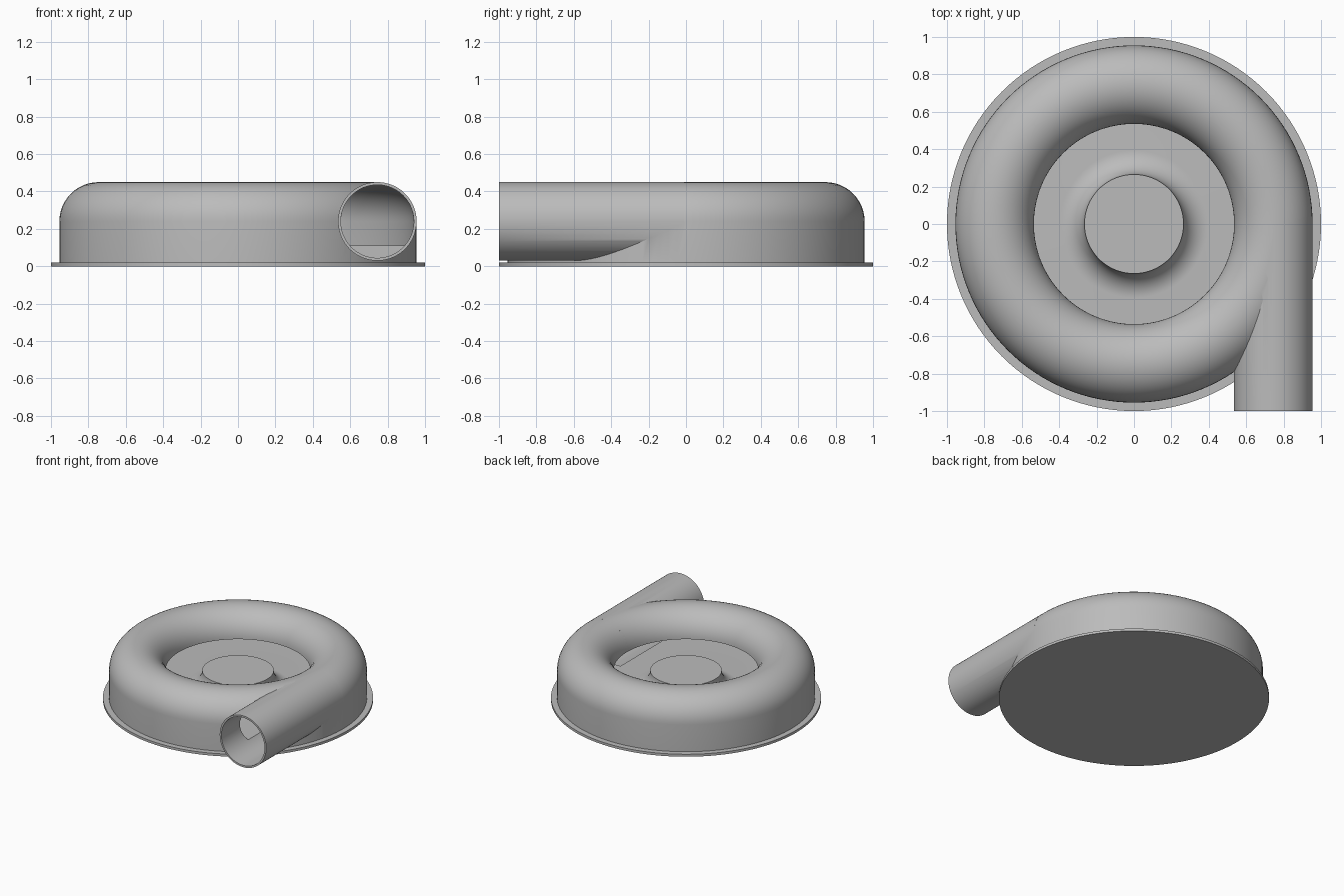
import bpy, bmesh, math
from mathutils import Matrix, Vector

cube = bpy.data.objects.get("Cube")
if cube:
    bpy.data.objects.remove(cube, do_unlink=True)

RING, MID_Z = 0.745, 0.24        # scroll centre line
OUTER, INNER = 0.21, 0.195       # scroll and pipe radii
FLANGE_Z, FLOOR_Z = 0.02, 0.11
HUB_R = 0.265
FILLET = MID_Z - FLOOR_Z

grey = bpy.data.materials.new("cast_grey")
grey.use_nodes = True
colour = (0.5, 0.5, 0.5, 1)
grey.diffuse_color = colour
grey.node_tree.nodes["Principled BSDF"].inputs["Base Color"].default_value = colour


def finish(name, bm):
    bmesh.ops.recalc_face_normals(bm, faces=bm.faces)
    mesh = bpy.data.meshes.new(name)
    bm.to_mesh(mesh)
    bm.free()
    mesh.materials.append(grey)
    obj = bpy.data.objects.new(name, mesh)
    bpy.context.collection.objects.link(obj)
    return obj


def arc(cx, cz, r, start, end, n=24):
    angles = [math.radians(start + (end - start) * i / n) for i in range(n + 1)]
    return [(cx + r * math.cos(a), cz + r * math.sin(a)) for a in angles]


def lathe(name, profile, steps=128):
    """Spin a closed (radius, z) profile around the z axis."""
    bm = bmesh.new()
    verts = [bm.verts.new((r, 0, z)) for r, z in profile]
    edges = [bm.edges.new((a, b)) for a, b in zip(verts, verts[1:] + verts[:1])]
    bmesh.ops.spin(bm, geom=verts + edges, cent=(0, 0, 0), axis=(0, 0, 1),
                   angle=math.tau, steps=steps, use_merge=True)
    bmesh.ops.remove_doubles(bm, verts=bm.verts, dist=1e-5)
    bmesh.ops.dissolve_degenerate(bm, edges=bm.edges, dist=1e-6)
    return finish(name, bm)


def pipe(name, radius, y0, y1):
    bm = bmesh.new()
    place = Matrix.Translation(Vector((RING, (y0 + y1) / 2, MID_Z)))
    bmesh.ops.create_cone(bm, cap_ends=True, segments=96, radius1=radius,
                          radius2=radius, depth=y1 - y0,
                          matrix=place @ Matrix.Rotation(math.pi / 2, 4, 'X'))
    return finish(name, bm)


def combine(target, tool, operation):
    mod = target.modifiers.new(operation, 'BOOLEAN')
    mod.operation, mod.solver, mod.object = operation, 'EXACT', tool
    bpy.context.view_layer.objects.active = target
    bpy.ops.object.modifier_apply(modifier=mod.name)
    bpy.data.objects.remove(tool, do_unlink=True)


# Mounting flange under the housing
flange = lathe("base_flange", [(0, 0), (1, 0), (1, FLANGE_Z), (0, FLANGE_Z)])

# Scroll housing with its outlet pipe
housing = lathe("scroll_housing",
                [(0, FLANGE_Z), (RING + OUTER, FLANGE_Z)]
                + arc(RING, MID_Z, OUTER, 0, 180) + [(0, MID_Z)])
combine(housing, pipe("outlet_pipe", OUTER, -1, -0.01), 'UNION')

# Hollow chamber, leaving the flared hub in the middle
lip = RING - OUTER - 0.001
chamber = lathe("chamber_cutter",
                [(HUB_R, 0.3)]
                + arc(HUB_R + FILLET, MID_Z, FILLET, 180, 270, 16)
                + [(RING + INNER, FLOOR_Z)]
                + arc(RING, MID_Z, INNER, 0, 180)
                + [(lip, MID_Z + 0.005), (lip, 0.3)])
combine(housing, chamber, 'DIFFERENCE')
combine(housing, pipe("bore_cutter", INNER, -1.1, -0.01), 'DIFFERENCE')

# Smooth curves with crisp rims
for obj in (flange, housing):
    bpy.ops.object.select_all(action='DESELECT')
    obj.select_set(True)
    bpy.context.view_layer.objects.active = obj
    bpy.ops.object.shade_smooth_by_angle(angle=math.radians(30))
